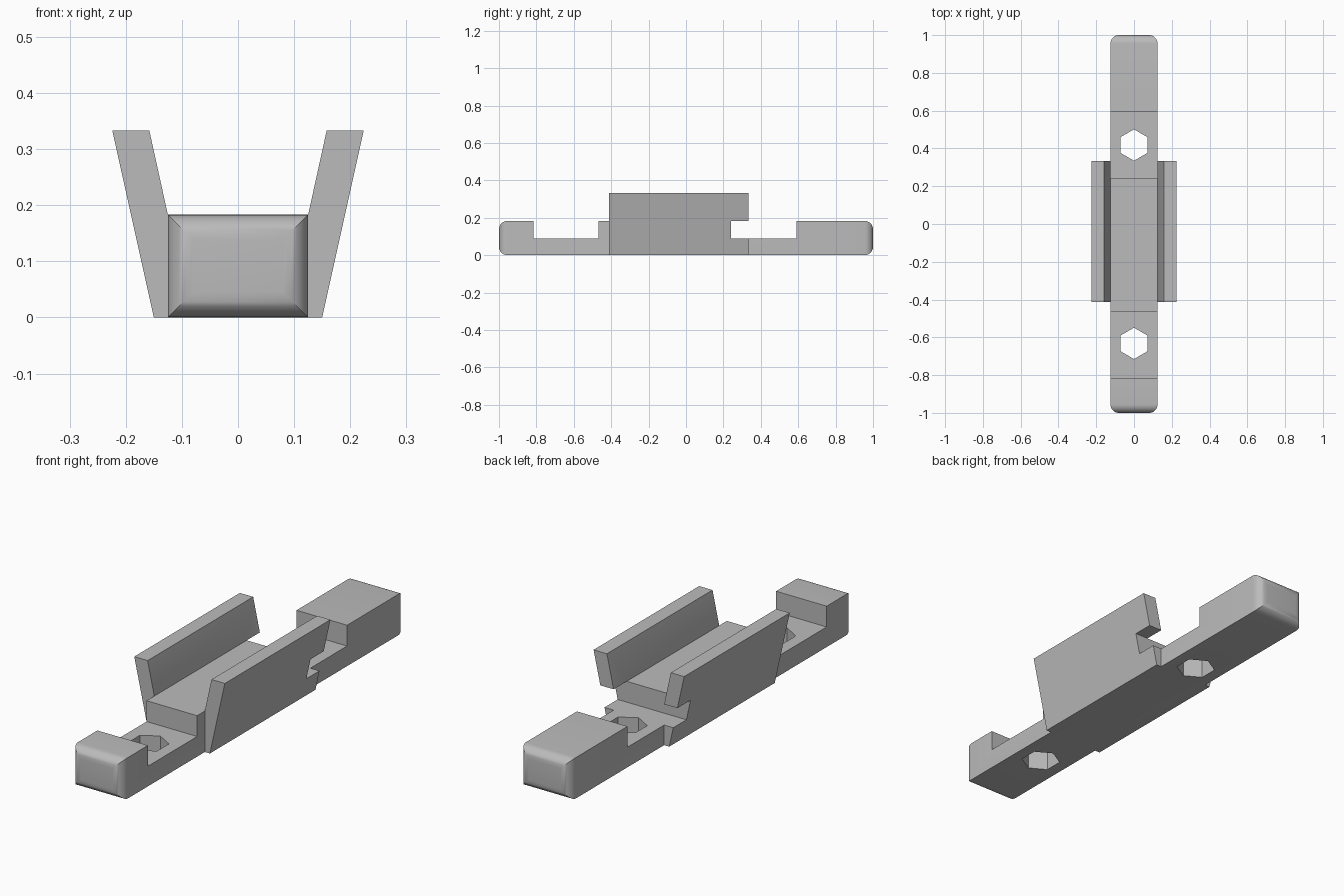
import bpy, bmesh, math
from mathutils import Matrix

cube = bpy.data.objects.get("Cube")
if cube:
    bpy.data.objects.remove(cube, do_unlink=True)

HALF_W, HEIGHT, FLOOR = 0.125, 0.183, 0.09
FILLET, STEPS = 0.045, 8

grey = bpy.data.materials.new("plain grey")
grey.use_nodes = True
colour = (0.5, 0.5, 0.5, 1)
grey.diffuse_color = colour
grey.node_tree.nodes["Principled BSDF"].inputs["Base Color"].default_value = colour


def finish(name, bm):
    bmesh.ops.recalc_face_normals(bm, faces=bm.faces)
    mesh = bpy.data.meshes.new(name)
    bm.to_mesh(mesh)
    bm.free()
    mesh.materials.append(grey)
    obj = bpy.data.objects.new(name, mesh)
    bpy.context.collection.objects.link(obj)
    return obj


def loft(name, rings):
    """Skin a row of matching point rings and cap both ends."""
    bm = bmesh.new()
    loops = [[bm.verts.new(p) for p in ring] for ring in rings]
    n = len(loops[0])
    for a, b in zip(loops, loops[1:]):
        for i in range(n):
            j = (i + 1) % n
            bm.faces.new((a[i], a[j], b[j], b[i]))
    bm.faces.new(loops[0])
    bm.faces.new(loops[-1])
    return finish(name, bm)


def box(name, half_x, y0, y1, z0, z1):
    return loft(name, [[(-half_x, y, z0), (half_x, y, z0), (half_x, y, z1), (-half_x, y, z1)]
                       for y in (y0, y1)])


def hex_prism(name, y, radius):
    bm = bmesh.new()
    place = Matrix.Translation((0, y, 0.1)) @ Matrix.Rotation(math.pi / 2, 4, "Z")
    bmesh.ops.create_cone(bm, cap_ends=True, segments=6, radius1=radius, radius2=radius,
                          depth=0.5, matrix=place)
    # turn so that a corner points along the bar
    reach = max(v.co.y - y for v in bm.verts)
    if reach < radius * 0.95:
        bmesh.ops.rotate(bm, verts=bm.verts, cent=(0, y, 0),
                         matrix=Matrix.Rotation(math.pi / 6, 3, "Z"))
    return finish(name, bm)


def cut(obj, cutters):
    bpy.context.view_layer.objects.active = obj
    for c in cutters:
        mod = obj.modifiers.new("cut", "BOOLEAN")
        mod.operation, mod.solver, mod.object = "DIFFERENCE", "EXACT", c
        bpy.ops.object.modifier_apply(modifier=mod.name)


# Bar with mitred fillets around both end faces
sections = []
for i in range(STEPS + 1):
    t = math.pi / 2 * i / STEPS
    sections.append((1 - FILLET + FILLET * math.sin(t), FILLET * (1 - math.cos(t))))
profile = [(-y, d) for y, d in reversed(sections)] + sections
rings = []
for y, d in profile:
    w = HALF_W - d
    rings.append([(-w, y, d), (w, y, d), (w, y, HEIGHT - d), (-w, y, HEIGHT - d)])
bar = loft("base_bar", rings)

# Recesses across the bar and hexagonal screw holes
front_slot = box("front_slot_cutter", 0.4, -0.815, -0.467, FLOOR, 0.3)
back_slot = box("back_slot_cutter", 0.4, 0.24, 0.592, FLOOR, 0.3)
holes = [hex_prism("hole_cutter", y, 0.083) for y in (-0.632, 0.418)]
cut(bar, [front_slot, back_slot] + holes)

# Flared side walls, notched at the back where the recess passes below
notch = box("wall_notch_cutter", 0.4, 0.24, 0.5, FLOOR, HEIGHT)
wall_profile = [(HALF_W, 0), (0.15, 0), (0.224, 0.333), (0.158, 0.333), (HALF_W, HEIGHT)]
walls = []
for side, name in ((1, "left_wall"), (-1, "right_wall")):
    wall = loft(name, [[(side * x, y, z) for x, z in wall_profile] for y in (-0.413, 0.333)])
    cut(wall, [notch])
    walls.append(wall)

# Remove the cutters and smooth only the fillets
for c in [front_slot, back_slot, notch] + holes:
    bpy.data.objects.remove(c, do_unlink=True)
for obj in [bar] + walls:
    bpy.ops.object.select_all(action="DESELECT")
    obj.select_set(True)
    bpy.context.view_layer.objects.active = obj
    bpy.ops.object.shade_smooth_by_angle(angle=math.radians(30))
